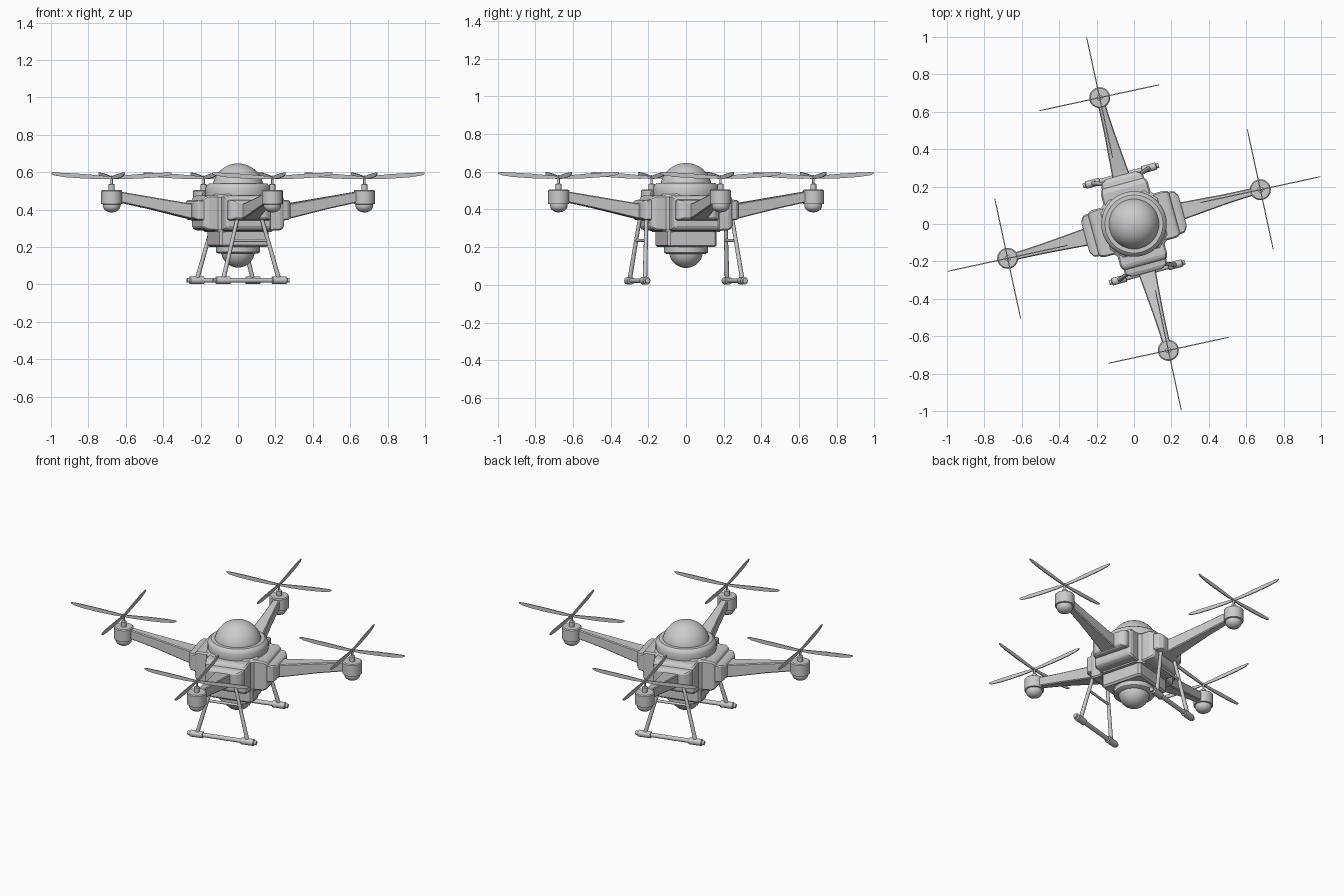
import bpy, bmesh
from math import radians, pi, cos, sin
from mathutils import Matrix, Vector

if "Cube" in bpy.data.objects:
    bpy.data.objects.remove(bpy.data.objects["Cube"])

YAW = Matrix.Rotation(radians(15.2), 4, 'Z')   # whole craft is turned a little


def make(name, bm, m=Matrix(), smooth=False, bevel=0):
    bmesh.ops.recalc_face_normals(bm, faces=bm.faces)
    me = bpy.data.meshes.new(name)
    bm.to_mesh(me)
    bm.free()
    ob = bpy.data.objects.new(name, me)
    bpy.context.collection.objects.link(ob)
    me.transform(YAW @ m)
    if bevel:
        b = ob.modifiers.new("edge", 'BEVEL')
        b.width, b.segments = bevel, 1
    if smooth:
        bpy.ops.object.select_all(action='DESELECT')
        ob.select_set(True)
        bpy.context.view_layer.objects.active = ob
        bpy.ops.object.shade_smooth_by_angle(angle=radians(35))
    return ob


def skin(name, rings, m=Matrix(), smooth=False, bevel=0):
    """Join equal-length rings of points and cap both ends."""
    bm = bmesh.new()
    vs = [[bm.verts.new(p) for p in r] for r in rings]
    n = len(vs[0])
    for a, b in zip(vs, vs[1:]):
        for i in range(n):
            j = (i + 1) % n
            bm.faces.new((a[i], a[j], b[j], b[i]))
    bm.faces.new(vs[0])
    bm.faces.new(vs[-1])
    return make(name, bm, m, smooth, bevel)


def lathe(name, profile, m=Matrix(), n=32):
    rings = [[(r * cos(2 * pi * i / n), r * sin(2 * pi * i / n), z)
              for i in range(n)] for r, z in profile]
    return skin(name, rings, m, True)


def along_x(sections):
    """Rectangular sections: x, half width, bottom z, top z."""
    return [[(x, -w, a), (x, w, a), (x, w, b), (x, -w, b)] for x, w, a, b in sections]


def octagon(h, c, z):
    k = h - c
    return [(h, -k, z), (h, k, z), (k, h, z), (-k, h, z),
            (-h, k, z), (-h, -k, z), (-k, -h, z), (k, -h, z)]


def tube(name, a, b, profile, n=12):
    a, b = Vector(a), Vector(b)
    d = b - a
    m = Matrix.Translation(a) @ d.to_track_quat('Z', 'Y').to_matrix().to_4x4()
    return lathe(name, [(r, t * d.length) for r, t in profile], m, n)


def arc(r, zc, a0, a1, n=10, squash=1):
    return [(max(r * cos(radians(a0 + (a1 - a0) * i / n)), 0.001),
             zc + squash * r * sin(radians(a0 + (a1 - a0) * i / n))) for i in range(n + 1)]


# central hull and battery box
skin("hull", [octagon(0.155, 0.045, 0.28), octagon(0.165, 0.055, 0.30),
              octagon(0.165, 0.055, 0.465), octagon(0.15, 0.06, 0.485)])
skin("battery_box", [octagon(0.125, 0.012, 0.20), octagon(0.135, 0.012, 0.21),
                     octagon(0.135, 0.012, 0.285)])

# rounded collar, top dome and camera below
lathe("collar", [(0.168, 0.45), (0.175, 0.47), (0.175, 0.515), (0.168, 0.53),
                 (0.155, 0.54), (0.13, 0.54)], n=48)
lathe("top_dome", arc(0.137, 0.51, 0, 90, 14), n=48)
lathe("camera_mount", [(0.105, 0.165), (0.117, 0.172), (0.117, 0.205)], n=40)
lathe("camera_dome", arc(0.09, 0.18, 0, -90, 12), n=40)

for k in range(4):
    turn = Matrix.Rotation(k * pi / 2, 4, 'Z')
    # shoulder block, socket and tapered arm
    skin(f"shoulder_{k}", along_x([(0.13, 0.13, 0.285, 0.475), (0.205, 0.13, 0.29, 0.475),
                                   (0.225, 0.118, 0.305, 0.46)]), turn, bevel=0.008)
    skin(f"socket_{k}", along_x([(0.20, 0.12, 0.34, 0.455), (0.25, 0.115, 0.345, 0.45),
                                 (0.27, 0.085, 0.355, 0.44)]), turn, bevel=0.006)
    skin(f"arm_{k}", along_x([(0.24, 0.05, 0.345, 0.43), (0.29, 0.045, 0.355, 0.435),
                              (0.50, 0.028, 0.405, 0.47), (0.69, 0.018, 0.445, 0.502)]),
         turn, bevel=0.005)

    # motor with rounded base and shaft
    hub = turn @ Matrix.Translation((0.70, 0, 0))
    lathe(f"motor_{k}", [(0.05, 0.505), (0.056, 0.50), (0.056, 0.43), (0.047, 0.428)]
          + arc(0.047, 0.42, 0, -90, 8, 0.75), hub)
    lathe(f"shaft_{k}", [(0.016, 0.50), (0.016, 0.535), (0.006, 0.538),
                         (0.006, 0.578), (0.003, 0.582)], hub, 16)

    # four thin upright blades
    for j in range(4):
        spin = Matrix.Rotation(radians(-3) + (j - k) * pi / 2, 4, 'Z')
        skin(f"blade_{k}_{j}",
             along_x([(0.0, 0.003, 0.565, 0.577), (0.06, 0.003, 0.563, 0.582),
                      (0.15, 0.003, 0.566, 0.590), (0.25, 0.003, 0.573, 0.596),
                      (0.31, 0.0025, 0.582, 0.598), (0.328, 0.002, 0.590, 0.597)]),
             hub @ spin)

# landing gear, one side at a time
for side, s in (("front", -1), ("back", 1)):
    y = 0.268 * s
    tube(f"{side}_skid", (-0.21, y, 0.022), (0.21, y, 0.022),
         [(0.013, 0), (0.013, 0.03), (0.02, 0.04), (0.02, 0.22), (0.013, 0.225),
          (0.013, 0.775), (0.02, 0.78), (0.02, 0.96), (0.013, 0.97), (0.013, 1)], 16)
    for t, x in (("left", -1), ("right", 1)):
        tube(f"{side}_{t}_strut", (0.155 * x, y, 0.025), (0.065 * x, 0.235 * s, 0.36),
             [(0.012, 0), (0.010, 1)])
    tube(f"{side}_crossbar", (-0.097, 0.247 * s, 0.235), (0.097, 0.247 * s, 0.235),
         [(0.008, 0), (0.008, 1)])
